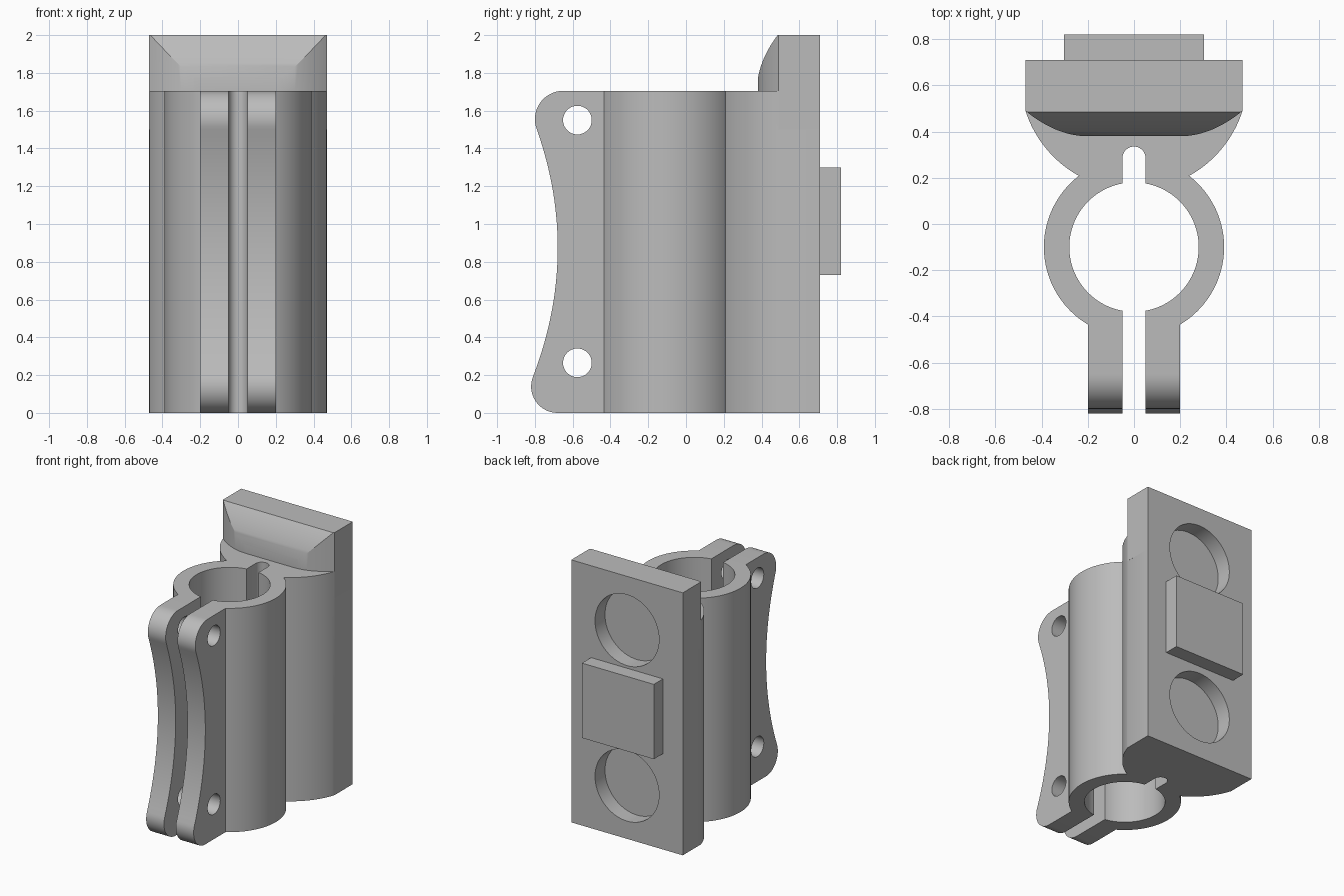
import bpy, bmesh
from math import sin, cos, radians, degrees, acos, atan2, pi
from mathutils import Vector

cube = bpy.data.objects.get("Cube")
if cube:
    bpy.data.objects.remove(cube, do_unlink=True)

grey = bpy.data.materials.new("plain grey")
grey.use_nodes = True
colour = (0.5, 0.5, 0.5, 1)
grey.diffuse_color = colour
grey.node_tree.nodes["Principled BSDF"].inputs["Base Color"].default_value = colour


def arc(cx, cy, r, start, end, n=24):
    """Points on an arc, angles in degrees."""
    angles = [radians(start + (end - start) * i / n) for i in range(n + 1)]
    return [(cx + r * cos(a), cy + r * sin(a)) for a in angles]


def prism(name, points, axis, low, high):
    """Extrude a flat outline along one axis."""
    place = {"x": lambda a, b: (low, a, b),
             "y": lambda a, b: (a, low, b),
             "z": lambda a, b: (a, b, low)}[axis]
    bm = bmesh.new()
    face = bm.faces.new([bm.verts.new(place(a, b)) for a, b in points])
    out = bmesh.ops.extrude_face_region(bm, geom=[face])
    shift = Vector([high - low if k == axis else 0 for k in "xyz"])
    bmesh.ops.translate(bm, vec=shift,
                        verts=[g for g in out["geom"] if isinstance(g, bmesh.types.BMVert)])
    bmesh.ops.recalc_face_normals(bm, faces=bm.faces)
    mesh = bpy.data.meshes.new(name)
    bm.to_mesh(mesh)
    bm.free()
    obj = bpy.data.objects.new(name, mesh)
    mesh.materials.append(grey)
    bpy.context.collection.objects.link(obj)
    return obj


def combine(target, other, operation):
    """Apply a boolean and discard the second solid."""
    mod = target.modifiers.new(operation.lower(), "BOOLEAN")
    mod.operation, mod.solver, mod.object = operation, "EXACT", other
    bpy.context.view_layer.objects.active = target
    bpy.ops.object.modifier_apply(modifier=mod.name)
    bpy.data.objects.remove(other, do_unlink=True)


def mirrored(half):
    """Complete a half outline by mirroring it in x."""
    return half + [(-x, y) for x, y in reversed(half) if x > 1e-5]


# Main body: split ring, relief slot and rounded neck in one outline
ring_y, inner, outer, gap = -0.1, 0.28, 0.39, 0.05
height, plate_w, plate_front, plate_back = 1.705, 0.47, 0.49, 0.71
open_angle = degrees(acos(gap / inner))
neck_y, neck_r = 0.64, 0.493
half = arc(0, 0.285, gap, 90, 0, 10)
half += arc(0, ring_y, inner, open_angle, -open_angle, 48)
half += [(gap, -0.435)]
half += arc(0, ring_y, outer, -59.2, 52.3, 40)
half += arc(0, neck_y, neck_r, degrees(atan2(-0.43, 0.24)),
            degrees(atan2(plate_front - neck_y, plate_w)), 20)[1:]
half += [(plate_w, plate_back)]
outline = half[:1] + half[1:] + [(-x, y) for x, y in reversed(half[1:])]
body = prism("clamp_bracket", outline, "z", 0, height)

# Curved top of the mounting plate: footprint crossed with a side profile
steps = 16
half = [(0, 0.38)]
half += [(0.2 + 0.27 * i / steps, 0.38 + 0.11 * (i / steps) ** 2) for i in range(steps + 1)]
half += [(plate_w, plate_back)]
cap = prism("plate_top", mirrored(half), "z", 1.5, 2)
side = [(plate_back + 0.1, 1.4), (0.375, 1.4)]
side += [(0.375 + 0.11 * (i / steps) ** 2, height + (2 - height) * i / steps)
         for i in range(steps + 1)]
side += [(0.485, 2.1), (plate_back + 0.1, 2.1)]
combine(cap, prism("top_curve", side, "x", -0.6, 0.6), "INTERSECT")
combine(body, cap, "UNION")

# Clamping ears with rounded corners and a hollow front edge
lower = arc(-0.68, 0.14, 0.14, 270, 158, 16)
upper = arc(-0.65, height - 0.15, 0.15, 202, 90, 16)
(y0, z0), (y1, z1) = lower[-1], upper[0]
hollow = []
for i in range(1, 32):
    t = i / 32
    hollow.append((y0 + (y1 - y0) * t + 0.12 * (1 - (2 * t - 1) ** 2), z0 + (z1 - z0) * t))
ear = [(-0.385, 0)] + lower + hollow + upper + [(-0.385, height)]
for low, high in ((gap, 0.2), (-0.2, -gap)):
    combine(body, prism("clamp_ear", ear, "x", low, high), "UNION")

# Bolt holes through both ears
for z in (0.265, 1.55):
    combine(body, prism("bolt_hole", arc(-0.575, z, 0.076, 0, 350, 35), "x", -0.4, 0.4),
            "DIFFERENCE")

# Round pockets in the back of the plate
for z in (0.405, 1.59):
    combine(body, prism("pocket", arc(0, z, 0.27, 0, 354.375, 63), "y", 0.59, 0.9),
            "DIFFERENCE")

# Raised square pad on the back
pad = [(-0.303, 0.73), (0.303, 0.73), (0.303, 1.3), (-0.303, 1.3)]
combine(body, prism("back_pad", pad, "y", 0.65, 0.82), "UNION")

# Smooth curved walls, keep corners crisp
bpy.ops.object.select_all(action="DESELECT")
body.select_set(True)
bpy.context.view_layer.objects.active = body
bpy.ops.object.shade_smooth_by_angle(angle=radians(25))
